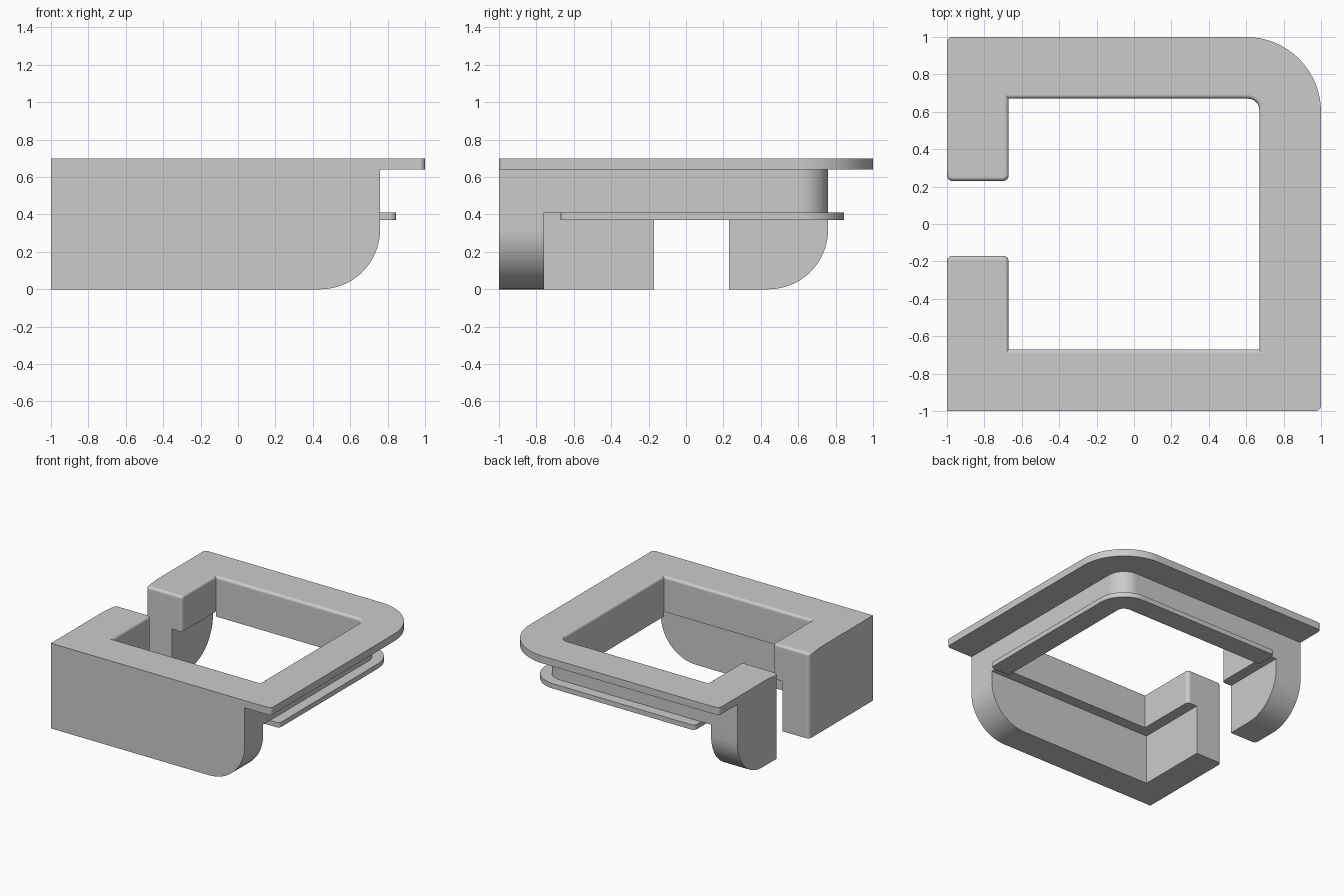
import bpy, bmesh, math
from mathutils import Vector

if "Cube" in bpy.data.objects:
    bpy.data.objects.remove(bpy.data.objects["Cube"], do_unlink=True)

GREY = (0.6, 0.6, 0.6, 1)
grey = bpy.data.materials.new("plain grey")
grey.use_nodes = True
grey.diffuse_color = GREY
grey.node_tree.nodes["Principled BSDF"].inputs["Base Color"].default_value = GREY

# Shared dimensions
OPEN = 0.67            # half width of the opening
BODY = 0.76            # outer face of the thin walls
GAP = (-0.17, 0.23)    # slot through the left side
EDGE = 0.03            # small edge rounding
LEDGE, PLATE, TOP = 0.41, 0.64, 0.70


def rounded(points):
    """Outline from (x, y, radius) corners, with arcs at rounded ones."""
    out = []
    for i, (x, y, r) in enumerate(points):
        p = Vector((x, y))
        if not r:
            out.append(p)
            continue
        a = (Vector(points[i - 1][:2]) - p).normalized()
        b = (Vector(points[(i + 1) % len(points)][:2]) - p).normalized()
        centre = p + (a + b) * r
        steps = 6 if r < 0.1 else 16
        for k in range(steps + 1):
            t = k / steps * math.pi / 2
            out.append(centre - b * r * math.cos(t) - a * r * math.sin(t))
    return out


def prism(name, points, low, high, axis="z", soft=None, width=EDGE):
    """Extrude an outline along an axis and round the edges chosen by soft."""
    place = {"x": lambda p, h: (h, p.x, p.y),
             "y": lambda p, h: (p.x, h, p.y),
             "z": lambda p, h: (p.x, p.y, h)}[axis]
    outline = rounded(points)
    bm = bmesh.new()
    ends = [[bm.verts.new(place(p, h)) for p in outline] for h in (low, high)]
    for ring in ends:
        bm.faces.new(ring)
    n = len(outline)
    for i in range(n):
        j = (i + 1) % n
        bm.faces.new((ends[0][i], ends[0][j], ends[1][j], ends[1][i]))
    bmesh.ops.recalc_face_normals(bm, faces=bm.faces)
    if soft:
        edges = [e for e in bm.edges if all(soft(v.co) for v in e.verts)]
        bmesh.ops.bevel(bm, geom=edges, offset=width, segments=6,
                        profile=0.5, affect="EDGES", clamp_overlap=False)
    mesh = bpy.data.meshes.new(name)
    bm.to_mesh(mesh)
    bm.free()
    mesh.materials.append(grey)
    mesh.shade_smooth()
    mesh.set_sharp_from_angle(angle=math.radians(30))
    obj = bpy.data.objects.new(name, mesh)
    bpy.context.scene.collection.objects.link(obj)
    weighted = obj.modifiers.new("even shading", "WEIGHTED_NORMAL")
    weighted.keep_sharp = True
    return obj


def c_outline(outer, corner, tip):
    """C-shaped frame, open on its left side."""
    return [(-1, -1, 0), (outer, -1, tip), (outer, outer, corner),
            (-1, outer, tip), (-1, GAP[1], EDGE), (-OPEN, GAP[1], EDGE),
            (-OPEN, OPEN, 0), (OPEN, OPEN, 0.06), (OPEN, -OPEN, 0),
            (-OPEN, -OPEN, 0), (-OPEN, GAP[0], EDGE), (-1, GAP[0], EDGE)]


def inner_rim(co):
    """Top edges around the opening and the slot."""
    inside = max(abs(co.x), abs(co.y)) < OPEN + 0.001
    slot = co.x < -OPEN + 0.001 and GAP[0] - 0.031 < co.y < GAP[1] + 0.031
    return co.z > TOP - 0.001 and (inside or slot)


# Top plate and the thin frame under it
prism("top_plate", c_outline(1, 0.4, EDGE), PLATE, TOP, soft=inner_rim, width=0.022)
prism("frame_body", c_outline(BODY, 0.15, 0), LEDGE, PLATE)

# Retaining lip round the right and back of the frame
LIP = 0.845
prism("retaining_lip",
      [(OPEN, -OPEN, 0), (LIP, -OPEN, EDGE), (LIP, LIP, 0.23),
       (-OPEN, LIP, EDGE), (-OPEN, OPEN, 0), (OPEN, OPEN, 0.06)],
      0.37, LEDGE)

# Front wall with a rounded lower end
prism("front_wall",
      [(-1, 0, 0), (BODY, 0, 0.32), (BODY, LEDGE, 0), (-1, LEDGE, 0)],
      -1, -BODY, axis="y")


# Left walls on both sides of the slot, outer slot corners rounded
def slot_corner(co):
    return co.x < -0.999 and min(abs(co.y - g) for g in GAP) < 0.001


prism("left_wall_front",
      [(-BODY, 0, 0), (GAP[0], 0, 0), (GAP[0], LEDGE, 0), (-BODY, LEDGE, 0)],
      -1, -BODY, axis="x", soft=slot_corner)
prism("left_wall_back",
      [(GAP[1], 0, 0), (BODY, 0, 0.32), (BODY, LEDGE, 0), (GAP[1], LEDGE, 0)],
      -1, -BODY, axis="x", soft=slot_corner)
